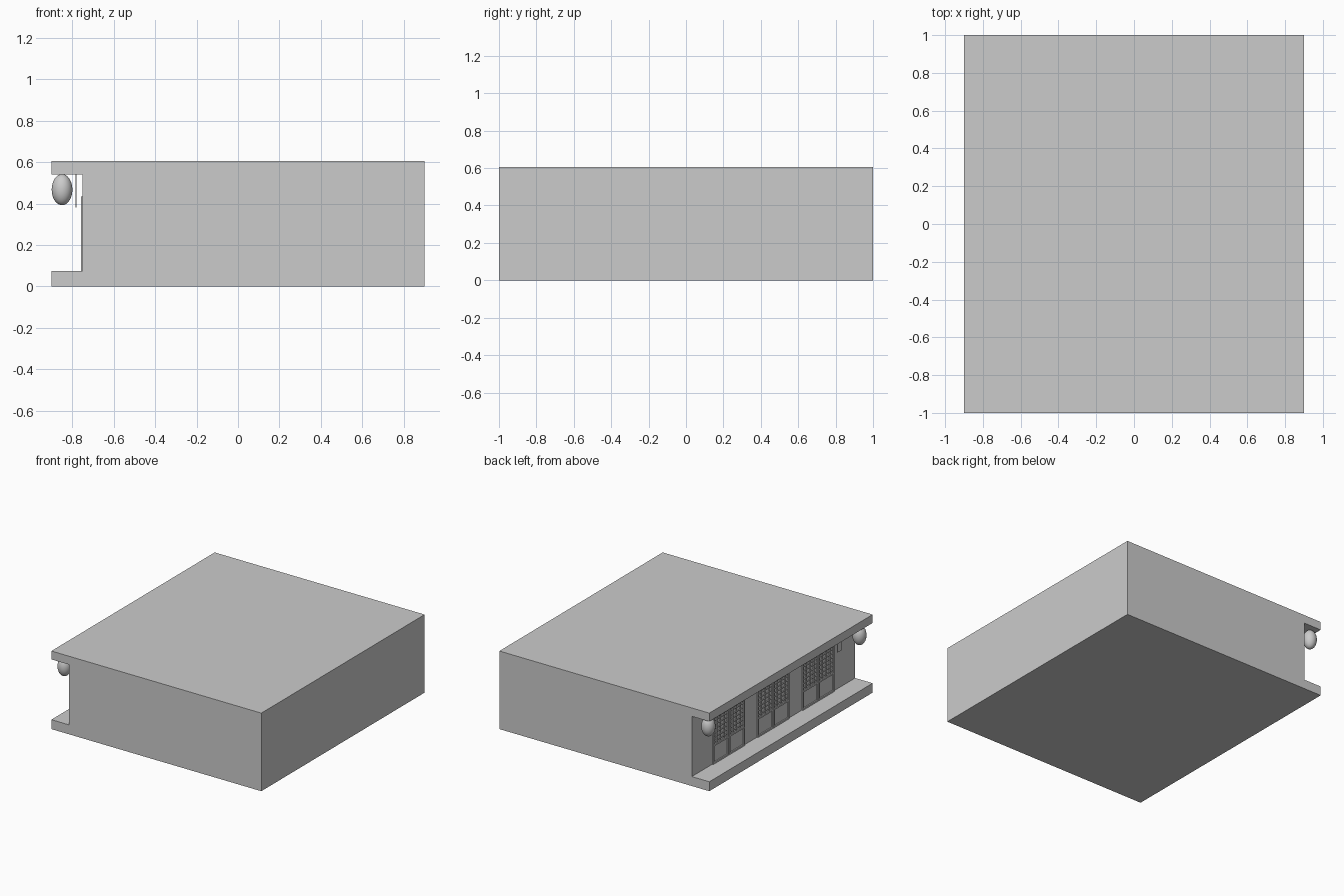
import bpy, bmesh
from mathutils import Matrix, Vector

if "Cube" in bpy.data.objects:
    bpy.data.objects.remove(bpy.data.objects["Cube"])


def boxes(name, specs):
    """One object from (x0, x1, y0, y1, z0, z1) boxes."""
    bm = bmesh.new()
    for x0, x1, y0, y1, z0, z1 in specs:
        m = Matrix.Translation(((x0 + x1) / 2, (y0 + y1) / 2, (z0 + z1) / 2))
        m = m @ Matrix.Diagonal((x1 - x0, y1 - y0, z1 - z0, 1))
        bmesh.ops.create_cube(bm, size=1, matrix=m)
    me = bpy.data.meshes.new(name)
    bm.to_mesh(me)
    bm.free()
    ob = bpy.data.objects.new(name, me)
    bpy.context.collection.objects.link(ob)
    return ob


# C-shaped building body, profile in x/z extruded along y
profile = [(-0.9, 0), (0.9, 0), (0.9, 0.605), (-0.9, 0.605), (-0.9, 0.54),
           (-0.75, 0.54), (-0.75, 0.073), (-0.9, 0.073)]
bm = bmesh.new()
face = bm.faces.new([bm.verts.new((x, -1, z)) for x, z in profile])
ext = bmesh.ops.extrude_face_region(bm, geom=[face])
bmesh.ops.translate(bm, vec=Vector((0, 2, 0)),
                    verts=[v for v in ext["geom"] if isinstance(v, bmesh.types.BMVert)])
bmesh.ops.recalc_face_normals(bm, faces=bm.faces)
me = bpy.data.meshes.new("building_body")
bm.to_mesh(me)
bm.free()
bpy.context.collection.objects.link(bpy.data.objects.new("building_body", me))


# Sliding lattice doors, three pairs along the recessed wall
def door(name, y0, y1):
    out, wall, z0, z1, mid, f = -0.759, -0.749, 0.073, 0.435, 0.21, 0.012
    parts = [(out, wall, y0, y0 + f, z0, z1), (out, wall, y1 - f, y1, z0, z1)]
    # rails
    parts += [(out, wall, y0, y1, z, z + f) for z in (z0, mid, z1 - f)]
    # lattice
    w = y1 - y0
    parts += [(out + 0.002, wall, y0 + w * k / 4 - 0.003, y0 + w * k / 4 + 0.003, mid, z1)
              for k in (1, 2, 3)]
    h = z1 - mid
    parts += [(out + 0.003, wall, y0, y1, mid + h * k / 7 - 0.003, mid + h * k / 7 + 0.003)
              for k in range(1, 7)]
    boxes(name, parts)


for i, c in enumerate((-0.54, 0.01, 0.555)):
    door(f"door_left_{i}", c - 0.193, c - 0.003)
    door(f"door_right_{i}", c + 0.003, c + 0.193)

# Thin hanging sign under the eave
boxes("hanging_sign", [(-0.784, -0.779, -0.785, -0.735, 0.38, 0.545)])

# Paper lanterns at both ends of the eave
for i, y in enumerate((0.94, -0.91)):
    bpy.ops.mesh.primitive_uv_sphere_add(segments=32, ring_count=16, radius=1,
                                         location=(-0.85, y, 0.467))
    ob = bpy.context.object
    ob.name = f"lantern_{i}"
    ob.scale = (0.05, 0.05, 0.075)
    bpy.ops.object.shade_smooth()
